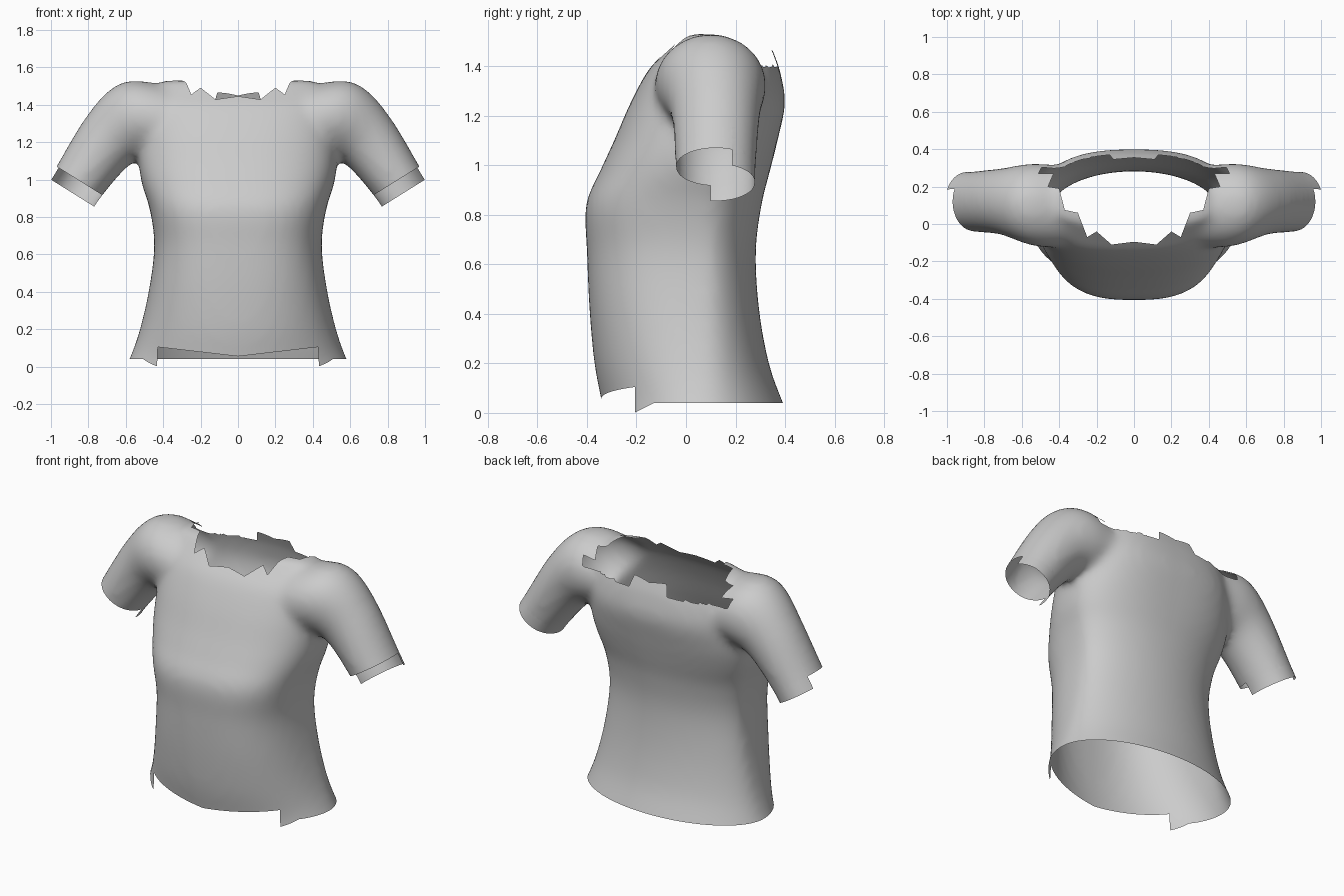
import bpy
import bmesh
import math
from mathutils import Vector

cube = bpy.data.objects.get("Cube")
if cube:
    bpy.data.objects.remove(cube, do_unlink=True)

SIDES = 48
STEPS = 5

# Torso rings: height, half width, front y, back y, front and back squareness
TORSO = [
    (-.12, .66, -.31, .46, 2, 2), (.04, .582, -.34, .392, 2, 2), (.2, .525, -.37, .335, 2.2, 2),
    (.42, .475, -.39, .295, 2.5, 2), (.65, .448, -.4, .282, 2.7, 2), (.84, .472, -.404, .305, 2.8, 2.1),
    (.98, .515, -.345, .34, 2.6, 2.3), (1.1, .53, -.29, .37, 2.5, 2.5), (1.25, .52, -.225, .4, 2.5, 2.6),
    (1.38, .5, -.155, .38, 2.5, 2.6), (1.45, .48, -.09, .355, 2.4, 2.5), (1.53, .4, -.01, .325, 2.2, 2.4),
]
WIDEST_Y = .07
# Sleeve rings: centre x, centre z, tilt in degrees, in-plane radius, centre y, depth radius
SLEEVE = [
    (.22, 1.27, 90, .19, .1, .21), (.42, 1.317, 85, .198, .095, .222), (.55, 1.316, 66, .214, .105, .218),
    (.69, 1.21, 43, .174, .12, .18), (.85, .99, 32, .146, .12, .163), (.97, .80, 32, .144, .12, .163),
]
# Ragged neckline outline, one half, front to back
NECK = [
    (0, -.095), (.12, -.11), (.2, -.04), (.25, -.07), (.3, .06), (.37, .075), (.4, .19),
    (.46, .2), (.43, .27), (.51, .27), (.48, .33), (.35, .32), (.28, .365), (.22, .36),
    (.13, .37), (.11, .345), (0, .355),
]


def smooth(rows):
    """Fill in rows between the given ones along a smooth curve."""
    rows = [Vector(r) for r in rows]
    padded = [2 * rows[0] - rows[1]] + rows + [2 * rows[-1] - rows[-2]]
    for a, b, c, d in zip(padded, padded[1:], padded[2:], padded[3:]):
        for i in range(STEPS):
            t = i / STEPS
            yield b + (t * (c - a) + t * t * (2 * a - 5 * b + 4 * c - d)
                       + t ** 3 * (3 * b - 3 * c + d - a)) / 2
    yield rows[-1]


def power(v, e):
    return math.copysign(abs(v) ** e, v)


def torso_ring(z, width, front, back, front_square, back_square):
    for i in range(SIDES):
        a = math.tau * (i + .5) / SIDES
        rear = math.sin(a) > 0
        e = 2 / (back_square if rear else front_square)
        depth = back - WIDEST_Y if rear else WIDEST_Y - front
        yield Vector((width * power(math.cos(a), e), WIDEST_Y + depth * power(math.sin(a), e), z))


def sleeve_ring(side, x, z, tilt, radius, y, depth):
    t = math.radians(tilt)
    for i in range(SIDES):
        a = math.tau * i / SIDES
        r = radius * math.cos(a)
        yield Vector((side * (x + r * math.cos(t)), y + depth * math.sin(a), z + r * math.sin(t)))


def loft(bm, rings):
    """Closed tube through a list of rings, capped at both ends."""
    rings = [[bm.verts.new(p) for p in ring] for ring in rings]
    faces = [bm.faces.new(rings[0]), bm.faces.new(rings[-1])]
    for lower, upper in zip(rings, rings[1:]):
        for i in range(SIDES):
            j = (i + 1) % SIDES
            faces.append(bm.faces.new((lower[i], lower[j], upper[j], upper[i])))
    bmesh.ops.recalc_face_normals(bm, faces=faces)


def cut(bm, point, normal, near):
    """Score a straight seam across the faces picked by a rule."""
    faces = [f for f in bm.faces if near(f.calc_center_median())]
    geom = faces + list({e for f in faces for e in f.edges}) + list({v for f in faces for v in f.verts})
    bmesh.ops.bisect_plane(bm, geom=geom, dist=1e-5, plane_co=point, plane_no=normal)


def trim(bm, rule):
    doomed = [f for f in bm.faces if rule(f.calc_center_median())]
    bmesh.ops.delete(bm, geom=doomed, context="FACES")


# Solid body and sleeves, fused into one smooth skin
bm = bmesh.new()
loft(bm, [torso_ring(*r) for r in smooth(TORSO)])
for side in (-1, 1):
    loft(bm, [sleeve_ring(side, *r) for r in smooth(SLEEVE)])
mesh = bpy.data.meshes.new("shirt")
bm.to_mesh(mesh)
bm.free()
shirt = bpy.data.objects.new("shirt", mesh)
bpy.context.scene.collection.objects.link(shirt)
fuse = shirt.modifiers.new("fuse", "REMESH")
fuse.mode = "VOXEL"
fuse.voxel_size = .022
relax = shirt.modifiers.new("relax", "SMOOTH")
relax.factor = .5
relax.iterations = 12
skin = bpy.data.meshes.new_from_object(shirt.evaluated_get(bpy.context.evaluated_depsgraph_get()))
shirt.modifiers.clear()
shirt.data = skin
skin.name = "shirt"
bm = bmesh.new()
bm.from_mesh(skin)

# Cuffs: the rear part of each opening reaches further down the arm
for side in (-1, 1):
    axis = Vector((side * .53, 0, -.85)).normalized()
    short, long = Vector((side * .85, .145, .995)), Vector((side * .885, .145, .928))
    rearward = Vector((side * -.27, 1, -.17))

    def on_cuff(c):
        return c.x * side > .6 and (c - short).dot(axis) > -.1

    cut(bm, short, axis, on_cuff)
    cut(bm, long, axis, on_cuff)
    cut(bm, short, rearward, on_cuff)
    trim(bm, lambda c: on_cuff(c) and ((c - long).dot(axis) > 0 or (
        (c - short).dot(rearward) < 0 and (c - short).dot(axis) > 0)))

# Hem: the front panel is cut higher, with a notch at each side
STEP = -.205


def front_hem(c):
    return .055 + .116 * abs(c.x)


def side_hem(c):
    return .04 + .5 * min(0, c.y + .13)


cut(bm, (0, STEP, 0), (0, 1, 0), lambda c: c.z < .25)
cut(bm, (0, 0, .04), (0, 0, 1), lambda c: c.z < .25 and c.y > STEP)
cut(bm, (0, -.13, .04), (0, -.5, 1), lambda c: c.z < .25 and STEP < c.y < -.1)
for side in (-1, 1):
    cut(bm, (0, 0, .055), (-.116 * side, 0, 1),
        lambda c: c.z < .25 and c.y < STEP and c.x * side > -.03)
trim(bm, lambda c: c.z < (front_hem(c) if c.y < STEP else side_hem(c)))

# Neckline: score the ragged outline, then open it
outline = NECK + [(-x, y) for x, y in NECK[-2:0:-1]]
edges = [(Vector((*a, 0)), Vector((*b, 0))) for a, b in zip(outline, outline[1:] + outline[:1])]
NECK_LOW = 1.4
for a, b in edges:
    middle, reach = (a + b) / 2, (b - a).length / 2 + .03
    cut(bm, a, (b - a).cross(Vector((0, 0, 1))),
        lambda c: c.z > NECK_LOW and (Vector((c.x, c.y, 0)) - middle).length < reach)


def in_neck(c):
    inside = False
    for a, b in edges:
        if (a.y > c.y) != (b.y > c.y) and c.x < a.x + (b.x - a.x) * (c.y - a.y) / (b.y - a.y):
            inside = not inside
    return inside and c.z > NECK_LOW


trim(bm, lambda c: in_neck(c) or (c.z > 1.49 and c.y > .25 and abs(c.x) < .3))
bmesh.ops.delete(bm, geom=[v for v in bm.verts if not v.link_faces], context="VERTS")
bm.to_mesh(skin)
bm.free()

# Plain grey cloth
cloth = bpy.data.materials.new("grey cloth")
cloth.use_nodes = True
colour = (.6, .6, .6, 1)
cloth.diffuse_color = colour
cloth.node_tree.nodes["Principled BSDF"].inputs["Base Color"].default_value = colour
skin.materials.clear()
skin.materials.append(cloth)
for p in skin.polygons:
    p.use_smooth = True
